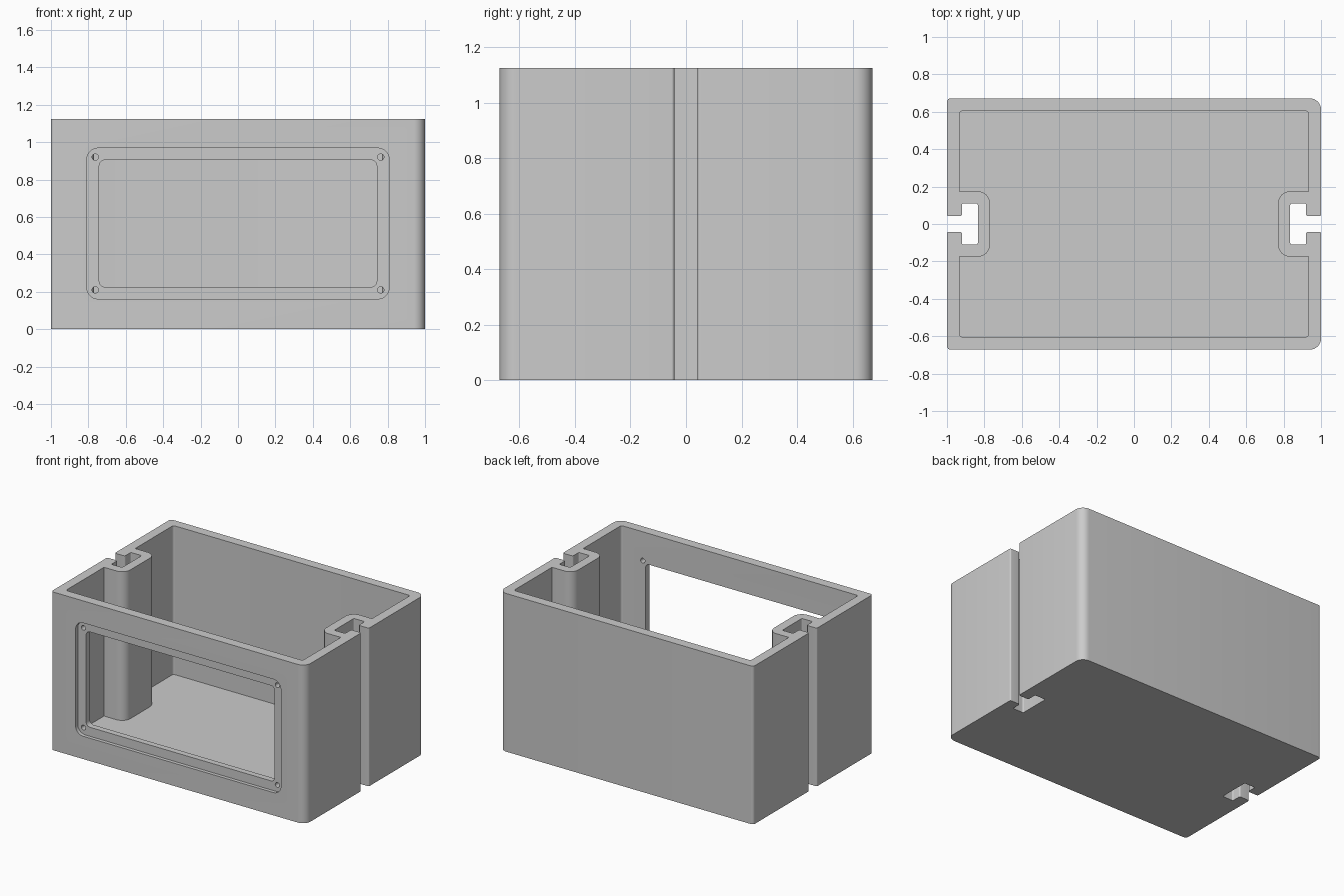
import bpy, math
from mathutils import Vector

if "Cube" in bpy.data.objects:
    bpy.data.objects.remove(bpy.data.objects["Cube"])

W, D, H = 1.0, 0.672, 1.125      # half width, half depth, height
WALL, FLOOR = 0.068, 0.067

grey = bpy.data.materials.new("light grey plastic")
grey.diffuse_color = (0.6, 0.6, 0.6, 1)
grey.use_nodes = True
grey.node_tree.nodes["Principled BSDF"].inputs["Base Color"].default_value = grey.diffuse_color


def rounded(points, steps=8):
    """Round every corner of an (x, y, radius) outline."""
    out, n = [], len(points)
    for i, (x, y, r) in enumerate(points):
        p = Vector((x, y))
        a = (Vector(points[i - 1][:2]) - p).normalized()
        b = (Vector(points[(i + 1) % n][:2]) - p).normalized()
        if r == 0:
            out.append(p)
            continue
        # square corners: the arc centre sits one radius along both edges
        c = p + (a + b) * r
        for k in range(steps + 1):
            t = k / steps * math.pi / 2
            out.append(c - b * r * math.cos(t) - a * r * math.sin(t))
    return out


def prism(name, outline, lo, hi, along_y=False):
    """Extrude an outline along z, or along y for an x-z outline."""
    n = len(outline)
    verts = [((p.x, h, p.y) if along_y else (p.x, p.y, h)) for h in (lo, hi) for p in outline]
    faces = [(i, (i + 1) % n, n + (i + 1) % n, n + i) for i in range(n)]
    faces += [tuple(reversed(range(n))), tuple(range(n, 2 * n))]
    if along_y:
        faces = [tuple(reversed(f)) for f in faces]
    me = bpy.data.meshes.new(name)
    me.from_pydata(verts, [], faces)
    me.materials.append(grey)
    ob = bpy.data.objects.new(name, me)
    bpy.context.collection.objects.link(ob)
    return ob


def rect(x, z0, z1, r):
    return rounded([(-x, z0, r), (x, z0, r), (x, z1, r), (-x, z1, r)])


def slot(s):
    """T-slot path on the right (s=1, y rising) or left (s=-1, y falling)."""
    half = [(W, 0.042, 0.01), (0.92, 0.042, 0.01), (0.92, 0.11, 0.01), (0.835, 0.11, 0.01)]
    path = [(x, -y, r) for x, y, r in half] + half[::-1]
    return [(s * x, s * y, r) for x, y, r in path]


def boss(s):
    """Inner wall path around a T-slot."""
    x = W - WALL
    path = [(x, -0.175, 0), (0.77, -0.175, 0.065), (0.77, 0.175, 0.065), (x, 0.175, 0)]
    return [(s * a, s * b, r) for a, b, r in path]


# outer body, with larger rounding on the right corners
body = prism("enclosure", rounded(
    [(-W, -D, 0.02), (W, -D, 0.06)] + slot(1) + [(W, D, 0.06), (-W, D, 0.02)] + slot(-1)), 0, H)

# interior, wrapping around the two slot bosses
ix, iy = W - WALL, D - WALL
cutters = [prism("cavity_cutter", rounded(
    [(-ix, -iy, 0.015), (ix, -iy, 0.015)] + boss(1) + [(ix, iy, 0.015), (-ix, iy, 0.015)] + boss(-1)),
    FLOOR, H + 0.1)]

# front panel recess, window and screw holes
cutters.append(prism("recess_cutter", rect(0.808, 0.162, 0.968, 0.06), -D - 0.1, -D + 0.025, True))
cutters.append(prism("window_cutter", rect(0.742, 0.226, 0.904, 0.03), -D - 0.1, -D + 0.12, True))
for x in (-0.763, 0.763):
    for z in (0.21, 0.92):
        ring = [Vector((x + 0.017 * math.cos(k * math.tau / 24), z + 0.017 * math.sin(k * math.tau / 24)))
                for k in range(24)]
        cutters.append(prism("screw_hole_cutter", ring, -D - 0.1, -D + 0.12, True))

bpy.context.view_layer.objects.active = body
body.select_set(True)
for c in cutters:
    c.hide_render = True
    m = body.modifiers.new("cut", 'BOOLEAN')
    m.operation, m.solver, m.object = 'DIFFERENCE', 'EXACT', c
    bpy.ops.object.modifier_apply(modifier=m.name)
    bpy.data.objects.remove(c, do_unlink=True)

bpy.ops.object.shade_smooth_by_angle(angle=math.radians(30))
